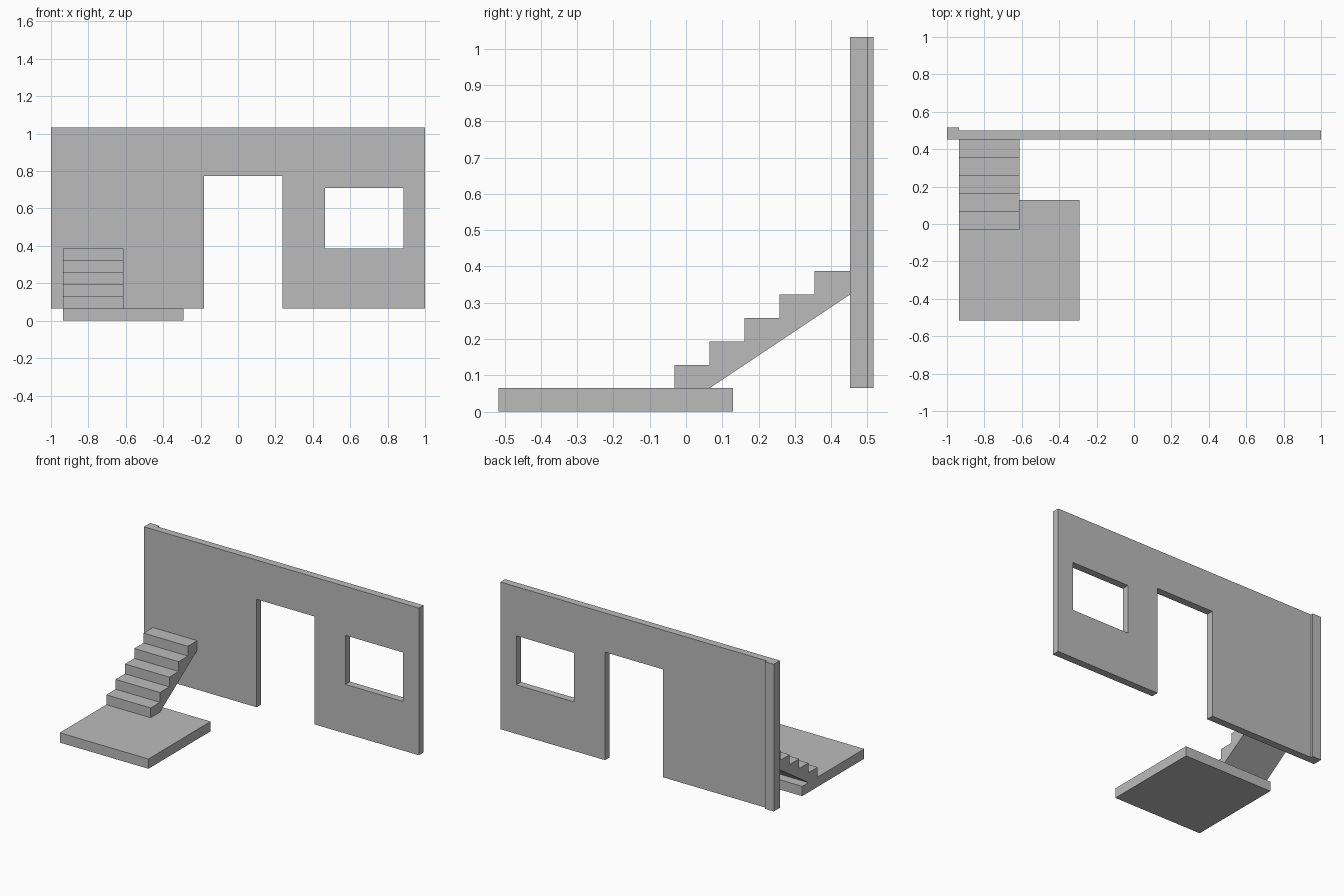
import bpy
import bmesh
from mathutils import Matrix, Vector

if "Cube" in bpy.data.objects:
    bpy.data.objects.remove(bpy.data.objects["Cube"], do_unlink=True)

U = 2 / 31            # building module
Y_BACK = 8 * U        # rear of the pillar
Y_WALL = 7 * U        # front of the wall

grey = bpy.data.materials.new("plain grey")
grey.use_nodes = True
grey.diffuse_color = (0.5, 0.5, 0.5, 1)
grey.node_tree.nodes["Principled BSDF"].inputs["Base Color"].default_value = (0.5, 0.5, 0.5, 1)


def finish(name, bm):
    bmesh.ops.recalc_face_normals(bm, faces=bm.faces)
    mesh = bpy.data.meshes.new(name)
    bm.to_mesh(mesh)
    bm.free()
    mesh.materials.append(grey)
    obj = bpy.data.objects.new(name, mesh)
    bpy.context.collection.objects.link(obj)
    return obj


def box(name, low, high):
    low, high = Vector(low), Vector(high)
    bm = bmesh.new()
    bmesh.ops.create_cube(bm, size=1, matrix=Matrix.Translation((low + high) / 2)
                          @ Matrix.Diagonal((*(high - low), 1)))
    return finish(name, bm)


def prism(name, loops, place, push):
    """Fill closed outlines (later ones are holes) and extrude them."""
    bm = bmesh.new()
    for loop in loops:
        verts = [bm.verts.new(place(a, b)) for a, b in loop]
        for i, v in enumerate(verts):
            bm.edges.new((verts[i - 1], v))
    bmesh.ops.triangle_fill(bm, edges=bm.edges[:], use_beauty=True)
    out = bmesh.ops.extrude_face_region(bm, geom=bm.faces[:], use_keep_orig=True)
    moved = [g for g in out["geom"] if isinstance(g, bmesh.types.BMVert)]
    bmesh.ops.translate(bm, verts=moved, vec=push)
    return finish(name, bm)


# Landing slab
box("landing_slab", (-14.5 * U, -Y_BACK, 0), (-4.5 * U, 2 * U, U))

# Wall with a doorway notch and a window hole
left, right, base, top = -14.5 * U, 1, U, 16 * U
door_l, door_r, door_top = -0.181, 0.239, 12 * U
win_l, win_r, win_low, win_top = 0.465, 0.885, 6 * U, 11 * U
outline = [(left, base), (door_l, base), (door_l, door_top), (door_r, door_top),
           (door_r, base), (right, base), (right, top), (left, top)]
window = [(win_l, win_low), (win_r, win_low), (win_r, win_top), (win_l, win_top)]
prism("wall", [outline, window], lambda x, z: (x, Y_WALL, z), (0, 0.75 * U, 0))

# Corner pillar, slightly deeper than the wall
box("corner_pillar", (-1, Y_WALL, base), (left, Y_BACK, top))

# Staircase: sawtooth top with a sloping underside
steps, run = 5, 1.5 * U
start = Y_WALL - steps * run
profile = [(start, U)]
for i in range(steps):
    z = (i + 2) * U
    profile += [(start + i * run, z), (start + (i + 1) * run, z)]
profile += [(Y_WALL, steps * U), (start + run, U)]
prism("staircase", [profile], lambda y, z: (left, y, z), (5 * U, 0, 0))
